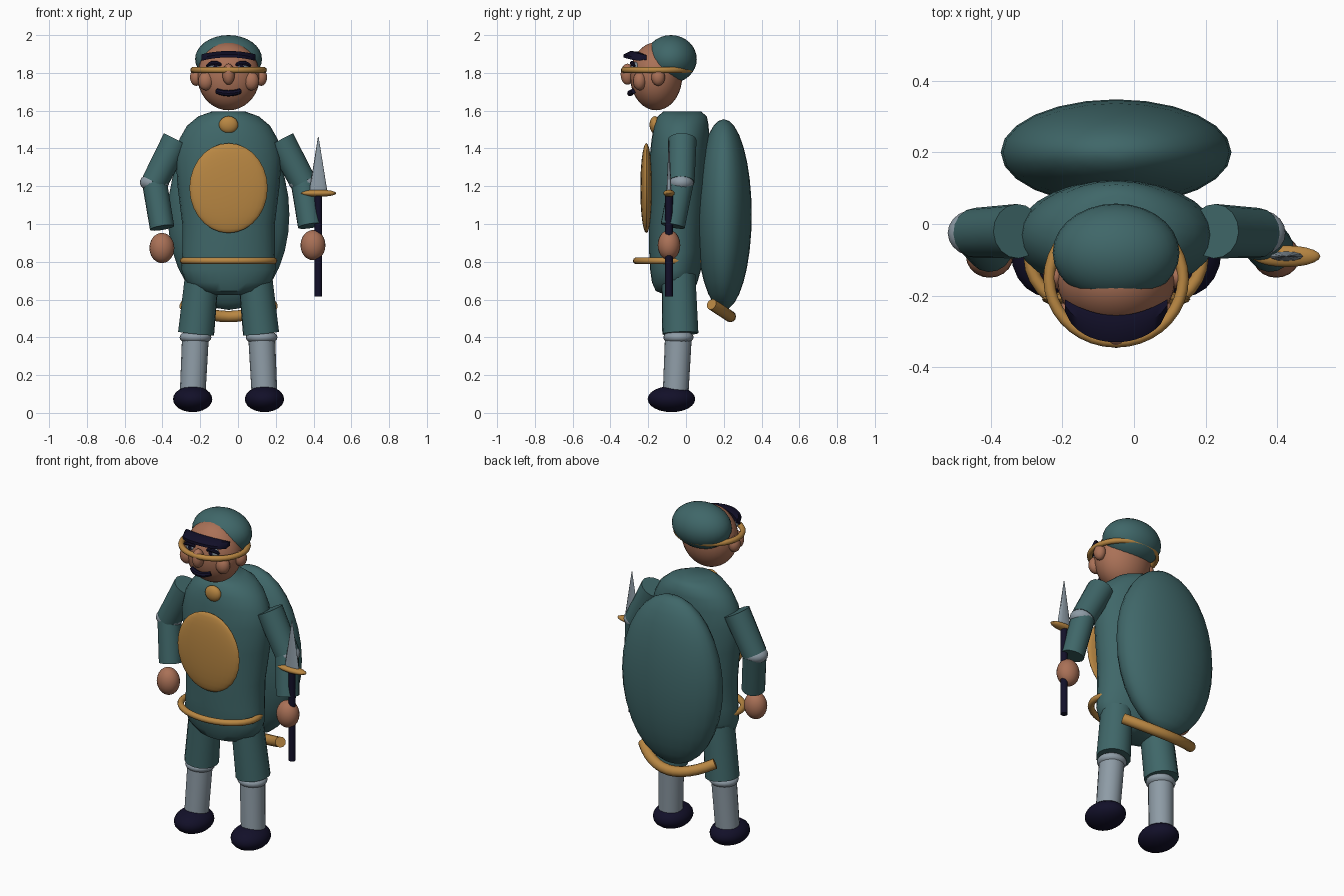
import bpy, bmesh, math
from mathutils import Vector, Matrix

if "Cube" in bpy.data.objects:
    bpy.data.objects.remove(bpy.data.objects["Cube"])

CX = -0.05  # body centre line


def material(name, rgb):
    m = bpy.data.materials.new(name)
    m.diffuse_color = (*rgb, 1)
    m.use_nodes = True
    m.node_tree.nodes["Principled BSDF"].inputs["Base Color"].default_value = m.diffuse_color
    return m


TEAL = material("teal cloth", (0.05, 0.135, 0.14))
GOLD = material("gold", (0.48, 0.24, 0.055))
SKIN = material("skin", (0.40, 0.165, 0.095))
GREY = material("grey", (0.27, 0.33, 0.38))
DARK = material("dark navy", (0.006, 0.005, 0.022))


def finish(bm, name, mat):
    bmesh.ops.recalc_face_normals(bm, faces=bm.faces)
    me = bpy.data.meshes.new(name)
    bm.to_mesh(me)
    bm.free()
    ob = bpy.data.objects.new(name, me)
    bpy.context.collection.objects.link(ob)
    me.materials.append(mat)
    bpy.ops.object.select_all(action='DESELECT')
    ob.select_set(True)
    bpy.context.view_layer.objects.active = ob
    bpy.ops.object.shade_smooth_by_angle(angle=math.radians(40))
    return ob


def ball(name, mat, loc, radii, seg=20, rings=12):
    bm = bmesh.new()
    mtx = Matrix.Translation(loc) @ Matrix.Diagonal((*radii, 1))
    bmesh.ops.create_uvsphere(bm, u_segments=seg, v_segments=rings, radius=1, matrix=mtx)
    return finish(bm, name, mat)


def rod(name, mat, a, b, ra, rb, seg=16):
    a, b = Vector(a), Vector(b)
    d = b - a
    mtx = Matrix.Translation((a + b) / 2) @ d.to_track_quat('Z', 'Y').to_matrix().to_4x4()
    bm = bmesh.new()
    bmesh.ops.create_cone(bm, cap_ends=True, segments=seg, radius1=ra, radius2=rb,
                          depth=d.length, matrix=mtx)
    return finish(bm, name, mat)


def loft(name, mat, sections, seg=28):
    """Stacked ellipses: (z, centre y, x radius, y radius)."""
    bm = bmesh.new()
    loops = []
    for z, cy, rx, ry in sections:
        loops.append([bm.verts.new((CX + rx * math.cos(t), cy + ry * math.sin(t), z))
                      for t in (2 * math.pi * i / seg for i in range(seg))])
    for lo, hi in zip(loops, loops[1:]):
        for i in range(seg):
            j = (i + 1) % seg
            bm.faces.new((lo[i], lo[j], hi[j], hi[i]))
    bm.faces.new(loops[0])
    bm.faces.new(loops[-1])
    return finish(bm, name, mat)


def tube(name, mat, centres, radii, closed=False, seg=10):
    """Tube through points, with one radius per point."""
    pts = [Vector(p) for p in centres]
    n = len(pts)
    bm = bmesh.new()
    loops = []
    for i, p in enumerate(pts):
        if closed:
            t = pts[(i + 1) % n] - pts[i - 1]
        else:
            t = pts[min(i + 1, n - 1)] - pts[max(i - 1, 0)]
        t.normalize()
        u = t.cross(Vector((0, 0, 1))).normalized()
        v = t.cross(u)
        loops.append([bm.verts.new(p + radii[i] * (math.cos(a) * u + math.sin(a) * v))
                      for a in (2 * math.pi * k / seg for k in range(seg))])
    for i in range(n if closed else n - 1):
        lo, hi = loops[i], loops[(i + 1) % n]
        for k in range(seg):
            m = (k + 1) % seg
            bm.faces.new((lo[k], lo[m], hi[m], hi[k]))
    if not closed:
        bm.faces.new(loops[0])
        bm.faces.new(loops[-1])
    return finish(bm, name, mat)


def ring(name, mat, cy, z, rx, ry, r, n=36):
    pts = [(CX + rx * math.cos(2 * math.pi * i / n), cy + ry * math.sin(2 * math.pi * i / n), z)
           for i in range(n)]
    return tube(name, mat, pts, [r] * n, closed=True)


# Torso, back shell and trim
loft("torso", TEAL, [
    (0.625, -0.06, 0.07, 0.05), (0.645, -0.06, 0.16, 0.10), (0.69, -0.06, 0.225, 0.12),
    (0.76, -0.055, 0.25, 0.135), (0.85, -0.05, 0.245, 0.145), (1.0, -0.045, 0.245, 0.15),
    (1.2, -0.035, 0.27, 0.158), (1.35, -0.035, 0.28, 0.158), (1.45, -0.03, 0.26, 0.152),
    (1.52, -0.025, 0.22, 0.145), (1.57, -0.02, 0.16, 0.13), (1.595, -0.02, 0.09, 0.10)])
ball("back_shell", TEAL, (CX, 0.2, 1.05), (0.322, 0.148, 0.505), 24, 16)
ball("belly_plate", GOLD, (CX, -0.21, 1.19), (0.207, 0.032, 0.238), 28, 14)
ball("collar_medal", GOLD, (CX, -0.165, 1.525), (0.051, 0.028, 0.046))
ring("belt", GOLD, -0.095, 0.805, 0.24, 0.168, 0.018)

# Curved horn under the shell
horn = []
for i in range(13):
    s = -1 + i / 6
    horn.append((CX + 0.24 * s, 0.235 - 0.1 * s * s, 0.51 + 0.065 * s * s))
tube("shell_horn", GOLD, horn, [0.03] * 13, seg=12)

# Legs
for side, s in (("left", -1), ("right", 1)):
    def at(dx, y, z):
        return (CX + s * dx, y, z)
    rod(side + "_thigh", TEAL, at(0.172, -0.03, 0.42), at(0.14, -0.04, 0.73), 0.096, 0.09)
    ball(side + "_knee", GREY, at(0.175, -0.04, 0.40), (0.084, 0.08, 0.04))
    rod(side + "_shin", GREY, at(0.19, -0.055, 0.10), at(0.175, -0.04, 0.41), 0.068, 0.071)
    ball(side + "_foot", DARK, at(0.19, -0.077, 0.073), (0.104, 0.126, 0.069))

# Arms: shoulder, elbow, wrist and hand positions
ARMS = {
    "left": ((-0.325, -0.02, 1.445), (-0.442, -0.025, 1.22), (-0.402, -0.07, 0.98), (-0.403, -0.09, 0.873)),
    "right": ((0.225, -0.02, 1.445), (0.345, -0.025, 1.22), (0.382, -0.07, 0.99), (0.397, -0.09, 0.888)),
}
for side, (shoulder, elbow, wrist, hand) in ARMS.items():
    rod(side + "_upper_arm", TEAL, elbow, shoulder, 0.07, 0.076)
    ball(side + "_elbow", GREY, elbow, (0.078, 0.066, 0.05))
    rod(side + "_forearm", TEAL, wrist, elbow, 0.065, 0.066)
    ball(side + "_hand", SKIN, hand, (0.066, 0.06, 0.08))

# Dagger
DX, DY = 0.425, -0.09
rod("dagger_handle", DARK, (DX, DY, 0.615), (DX, DY, 1.16), 0.02, 0.02, 12)
ball("dagger_guard", GOLD, (DX, DY, 1.163), (0.095, 0.03, 0.019))
blade = rod("dagger_blade", GREY, (0, 0, 1.16), (0, 0, 1.46), 0.05, 0.002, 12)
blade.data.transform(Matrix.Translation((DX, DY, 0)) @ Matrix.Diagonal((1, 0.28, 1, 1)))

# Head and cap
ball("head", SKIN, (CX, -0.158, 1.782), (0.165, 0.138, 0.18), 28, 18)
ball("cap", TEAL, (CX, -0.08, 1.873), (0.177, 0.137, 0.127), 28, 16)
ring("head_strap", GOLD, -0.153, 1.815, 0.187, 0.176, 0.016)
ball("nose", SKIN, (CX, -0.31, 1.793), (0.033, 0.036, 0.056))

# Cap visor: curved crescent plate
bm = bmesh.new()
rows = []
N = 16
for i in range(N + 1):
    s = -1 + 2 * i / N
    x = CX + 0.143 * s
    front = -0.225 - 0.105 * math.sqrt(max(0, 1 - s * s * 0.97))
    back = -0.21 - 0.045 * (1 - s * s)
    z = 1.88 + 0.018 * (1 - s * s)
    mid = (front + back) / 2
    rows.append([bm.verts.new(p) for p in (
        (x, back, z - 0.012), (x, mid, z - 0.01), (x, front, z - 0.016),
        (x, front, z), (x, mid, z + 0.018), (x, back, z + 0.014))])
for a, b in zip(rows, rows[1:]):
    for k in range(6):
        m = (k + 1) % 6
        bm.faces.new((a[k], a[m], b[m], b[k]))
bm.faces.new(rows[0])
bm.faces.new(rows[-1])
finish(bm, "cap_visor", DARK)

# Face details
for side, s in (("left", -1), ("right", 1)):
    ball(side + "_ear", SKIN, (CX + s * 0.172, -0.147, 1.777), (0.033, 0.036, 0.046), 14, 10)
    ball(side + "_cheek", SKIN, (CX + s * 0.12, -0.245, 1.757), (0.042, 0.036, 0.05), 14, 10)
    ball(side + "_eye", GREY, (CX + s * 0.075, -0.268, 1.832), (0.035, 0.022, 0.026), 14, 10)
    ball(side + "_pupil", DARK, (CX + s * 0.07, -0.287, 1.832), (0.012, 0.008, 0.014), 10, 8)
    brow = []
    for i in range(7):
        t = -1 + i / 3
        brow.append((CX + s * (0.075 + 0.042 * t), -0.285 + 0.012 * t * t, 1.852 - 0.016 * t * t))
    tube(side + "_eyebrow", DARK, brow, [0.006, 0.01, 0.012, 0.012, 0.012, 0.01, 0.006], seg=8)

# Moustache
pts, rad = [], []
for i in range(13):
    t = -1 + i / 6
    pts.append((CX + 0.062 * t, -0.296 + 0.018 * t * t, 1.692 + 0.012 * t * t))
    rad.append(0.016 - 0.002 * t * t)
tube("moustache", DARK, pts, rad, seg=8)
